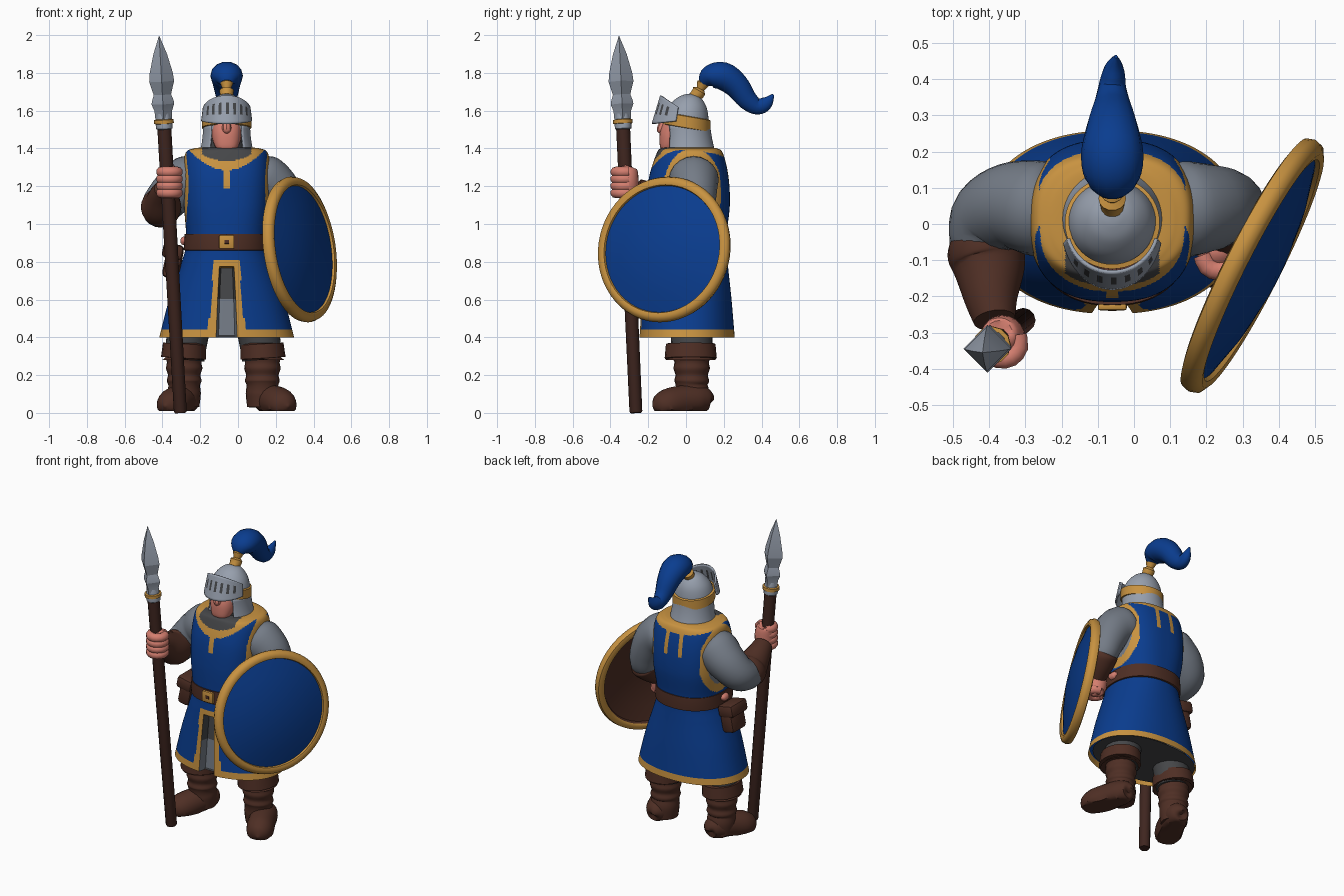
import bpy, bmesh, math
from mathutils import Vector, Matrix

if "Cube" in bpy.data.objects:
    bpy.data.objects.remove(bpy.data.objects["Cube"])

CX = -0.06  # body centre line


def mat(name, r, g, b):
    m = bpy.data.materials.new(name)
    m.diffuse_color = (r, g, b, 1)
    m.use_nodes = True
    m.node_tree.nodes["Principled BSDF"].inputs["Base Color"].default_value = m.diffuse_color
    return m


BLUE = mat("blue_cloth", 0.003, 0.046, 0.275)
GOLD = mat("gold_trim", 0.58, 0.29, 0.052)
STEEL = mat("steel", 0.31, 0.35, 0.42)
MAIL = mat("mail_grey", 0.175, 0.20, 0.24)
DARK = mat("dark_grey", 0.06, 0.062, 0.066)
BROWN = mat("brown_leather", 0.078, 0.028, 0.018)
WOOD = mat("dark_wood", 0.05, 0.019, 0.014)
SKIN = mat("skin", 0.66, 0.21, 0.16)


def finish(name, bm, mats, angle=40):
    bmesh.ops.remove_doubles(bm, verts=bm.verts, dist=1e-5)
    bmesh.ops.recalc_face_normals(bm, faces=bm.faces)
    me = bpy.data.meshes.new(name)
    bm.to_mesh(me)
    bm.free()
    for m in mats:
        me.materials.append(m)
    me.polygons.foreach_set("use_smooth", [True] * len(me.polygons))
    me.set_sharp_from_angle(angle=math.radians(angle))
    ob = bpy.data.objects.new(name, me)
    bpy.context.collection.objects.link(ob)
    return ob


def grid(name, f, nu, nv, mats, pick=None, wrap=True, cap=True, angle=40):
    """Surface f(u, v) with a material rule pick(centre, column, row)."""
    bm = bmesh.new()
    cols = nu if wrap else nu + 1
    vs = [[bm.verts.new(f(i / nu, j / nv)) for i in range(cols)] for j in range(nv + 1)]
    for j in range(nv):
        for i in range(nu):
            k = (i + 1) % cols
            fc = bm.faces.new((vs[j][i], vs[j][k], vs[j + 1][k], vs[j + 1][i]))
            if pick:
                fc.material_index = pick(fc.calc_center_median(), i, j)
    if wrap and cap:
        for row in (vs[0], vs[-1]):
            if (row[0].co - row[nu // 2].co).length > 1e-4:
                bm.faces.new(row)
    return finish(name, bm, mats, angle)


def spline(pts, t):
    n = len(pts) - 1
    i = min(int(t * n), n - 1)
    w = t * n - i
    a, b, c, d = pts[max(i - 1, 0)], pts[i], pts[i + 1], pts[min(i + 2, n)]
    return [q + 0.5 * w * (r - p + w * (2 * p - 5 * q + 4 * r - s + w * (3 * (q - r) + s - p)))
            for p, q, r, s in zip(a, b, c, d)]


def linear(pts, t):
    n = len(pts) - 1
    i = min(int(t * n), n - 1)
    w = t * n - i
    return [p + (q - p) * w for p, q in zip(pts[i], pts[i + 1])]


def tube(name, pts, m, ref, segs=20, steps=5, smooth=True, wide=(1, 1), floor=None, angle=40):
    """Round sweep along (x, y, z, radius) points."""
    path = spline if smooth else linear
    n = (len(pts) - 1) * (steps if smooth else 1)

    def f(u, v):
        x, y, z, r = path(pts, v)
        t = Vector(path(pts, min(v + .01, 1))[:3]) - Vector(path(pts, max(v - .01, 0))[:3])
        t.normalize()
        a = Vector(ref) - Vector(ref).dot(t) * t
        a.normalize()
        b = t.cross(a)
        th = u * 2 * math.pi
        w = wide[0] + (wide[1] - wide[0]) * v
        p = Vector((x, y, z)) + max(r, 0) * (a * w * math.cos(th) + b * math.sin(th))
        if floor is not None:
            p.z = max(p.z, floor)
        return p
    return grid(name, f, segs, n, [m], angle=angle)


def ring_loft(rings, path=spline):
    """rings of (z, rx, ry, cy, exponent); u = 0 faces the front."""
    def f(u, v):
        z, rx, ry, cy, e = path(rings, v)
        s, c = math.sin(u * 2 * math.pi), -math.cos(u * 2 * math.pi)
        return Vector((CX + rx * math.copysign(abs(s) ** (2 / e), s),
                       cy + ry * math.copysign(abs(c) ** (2 / e), c), z))
    return f


def box(name, loc, size, m, bevel=0.015, rot=(0, 0, 0)):
    bm = bmesh.new()
    bmesh.ops.create_cube(bm, size=1, matrix=Matrix.Diagonal((*size, 1)))
    bmesh.ops.bevel(bm, geom=bm.edges[:], offset=bevel, segments=2, affect='EDGES', profile=.5)
    ob = finish(name, bm, [m])
    ob.location, ob.rotation_euler = loc, rot


# tunic: body and flared skirt in one loft, trims by rule
tunic = [(1.405, .10, .10, .01, 2.2), (1.40, .175, .15, .015, 2.3), (1.37, .22, .177, .02, 2.5),
         (1.25, .23, .21, .015, 2.6), (1.10, .226, .222, .01, 2.6), (.95, .215, .215, 0, 2.4),
         (.87, .218, .215, 0, 2.2), (.78, .245, .222, 0, 2.2), (.60, .305, .238, .003, 2.2),
         (.40, .357, .253, .005, 2.2)]
base = ring_loft(tunic)


def skirt_ratio(p):
    return abs(p.x - CX) / (.245 + (.78 - p.z) * .295)


def tunic_pt(u, v):
    p = base(u, v)
    if p.z < .77 and p.y < 0 and skirt_ratio(p) < .15:  # front slit
        p.y += .05
    return p


def tunic_colour(c, i, j):
    dx, z, front = abs(c.x - CX), c.z, c.y < 0
    if z < .44 and not (front and skirt_ratio(c) < .15):
        return 1
    if z < .81 and front and skirt_ratio(c) < .28:
        if z < .77 and skirt_ratio(c) < .15:
            return 3 if z < .6 else 2
        return 1
    if z > 1.1:
        if front and z > 1.332 + 2.25 * dx * dx and dx < .13 and c.y < -.06:
            return 2
        if dx < .2 and z > (1.285 + 2.7 * dx * dx if front else 1.352 + .7 * dx * dx):
            return 1
        if front and dx < .014 and z > 1.19 or not front and .038 < dx < .062 and z > 1.21:
            return 1
    d = math.hypot((c.y - .035) / .155, (z - 1.18) / .22)  # arm openings
    if dx > .17 and d < 1:
        return 3 if d < .74 else 1
    return 0


grid("tunic", tunic_pt, 192, 160, [BLUE, GOLD, DARK, MAIL], tunic_colour, cap=False)
grid("skirt_lining", ring_loft([(.405, .345, .225, .02, 2.2), (.47, .2, .14, .02, 2.2),
                                (.6, .05, .05, .02, 2.2)], linear), 48, 2, [DARK])

# belt, buckle and pouch
grid("belt", ring_loft([(.945, .20, .20, 0, 2.3), (.948, .222, .223, 0, 2.3), (.905, .225, .226, 0, 2.3),
                        (.862, .228, .225, 0, 2.2), (.855, .20, .20, 0, 2.2)], linear), 64, 4, [BROWN], cap=False)
box("buckle", (CX, -.228, .905), (.08, .02, .072), GOLD, .006)
box("buckle_centre", (CX, -.238, .905), (.024, .005, .02), BROWN, .002)
box("pouch", (-.345, .0, .795), (.09, .15, .17), BROWN, .025, (0, .2, 0))
box("pouch_flap", (-.345, .0, .855), (.11, .17, .08), BROWN, .02, (0, .2, 0))

# legs and boots, mirrored about the centre line
for s, side in ((-1, "right"), (1, "left")):
    def P(off, y, z, r, shift=-.018):
        return (CX + shift + s * off, y, z, r)

    def F(off, y, z, r):
        return P(off + .006, y, z, r, 0)
    tube(side + "_leg", [P(.20, .03, .28, .10), P(.19, .03, .40, .11), P(.14, .02, .58, .10)], DARK, (1, 0, 0))
    tube(side + "_boot_shaft", [P(.207, .035, .03, .08), P(.207, .035, .10, .088), P(.207, .03, .145, .084),
                                P(.207, .03, .17, .092), P(.207, .03, .20, .086), P(.207, .03, .235, .096),
                                P(.207, .03, .27, .092), P(.207, .03, .32, .105)], BROWN, (1, 0, 0))
    tube(side + "_boot_cuff", [P(.21, .025, .30, .09), P(.21, .025, .28, .112), P(.21, .025, .29, .12),
                               P(.205, .025, .365, .114), P(.205, .025, .37, .10)],
         BROWN, (0, 1, 0), smooth=False, wide=(1.15, 1.15))
    tube(side + "_boot_foot", [F(.20, .135, .06, .0), F(.20, .125, .065, .05), F(.21, .07, .07, .076),
                               F(.245, -.02, .062, .083), F(.285, -.10, .045, .082), F(.31, -.15, .04, .056),
                               F(.322, -.178, .035, .0)], BROWN, (0, 0, 1), floor=.01)
    # small rounded bit at each hip
    x = CX + s * .222
    tube(side + "_hip_bit", [(x, -.035, .905, 0), (x, -.02, .91, .022), (x, .02, .91, .022), (x, .035, .905, 0)],
         SKIN, (0, 0, 1), segs=10)

# sleeves, forearms
tube("right_sleeve", [(-.20, .04, 1.26, .06), (-.245, .04, 1.245, .128), (-.33, .05, 1.18, .122),
                      (-.395, .02, 1.11, .11), (-.41, -.05, 1.08, .10), (-.41, -.08, 1.085, .09)], MAIL, (0, 0, 1))
tube("right_bracer", [(-.41, -.06, 1.08, .085), (-.41, -.07, 1.085, .106), (-.40, -.12, 1.10, .10),
                      (-.395, -.20, 1.15, .076), (-.385, -.265, 1.185, .058)], BROWN, (0, 0, 1))
tube("left_sleeve", [(.08, .04, 1.26, .06), (.125, .04, 1.245, .128), (.20, .045, 1.19, .122),
                     (.25, .05, 1.10, .104), (.275, .04, 1.01, .09), (.275, .02, .98, .07)], MAIL, (0, 1, 0))
tube("left_bracer", [(.278, .06, 1.02, .05), (.278, .045, 1.0, .088), (.268, .01, .955, .08),
                     (.25, -.05, .89, .055)], BROWN, (1, 0, 0))


# fists: a palm and four curled fingers
def fist(side, x, y, z, sx, turn, h):
    tube(side + "_palm", [(x + sx * .01, y + .03, z - h, .0), (x + sx * .01, y + .025, z - h * .9, .045),
                          (x, y + .015, z, .062), (x + sx * .01, y + .025, z + h * .9, .045),
                          (x + sx * .01, y + .03, z + h, .0)], SKIN, (1, 0, 0))
    for k in range(4):
        zz = z + (k - 1.5) * .037
        arc = [(x + .045 * math.cos(a), y + .045 * math.sin(a), zz, .028)
               for a in [turn + i * math.pi / 4 for i in range(7)]]
        tube("%s_finger_%d" % (side, k + 1), arc, SKIN, (0, 0, 1), segs=10, steps=2)


fist("right", -.362, -.328, 1.22, -1, math.radians(120), .085)
fist("left", .235, -.085, .86, 1, math.radians(180), .07)


# spear: shaft, gold ring, four-sided head
def spear(z, r):
    return (-.305 - .0565 * z, -.265 - .045 * z, z, r)


tube("spear_shaft", [spear(0, .03), spear(.01, .034), spear(1.53, .037)], WOOD, (1, 0, 0), segs=12, smooth=False)
tube("spear_ferrule", [spear(1.50, .036), spear(1.505, .043), spear(1.535, .045), spear(1.60, .03)],
     STEEL, (1, 0, 0), segs=12, smooth=False)
tube("spear_ring", [spear(1.53, .04), spear(1.532, .052), spear(1.552, .052), spear(1.555, .04)],
     GOLD, (1, 0, 0), segs=12, smooth=False)
tube("spear_head", [spear(1.55, .044), spear(1.60, .047), spear(1.635, .06), spear(1.65, .058),
                    spear(1.685, .046), spear(1.755, .066), spear(1.80, .061), spear(1.90, .036),
                    spear(1.998, 0)], STEEL, (1, 0, 0), segs=4, smooth=False, angle=15)

# shield: lathe about its tilted normal
rot = Vector((.88, -.445, .13)).normalized().to_track_quat('Z', 'Y').to_matrix()
prof = [(0, .072), (.12, .065), (.24, .045), (.338, .018), (.342, .030), (.36, .034), (.382, .022),
        (.389, 0), (.382, -.022), (.36, -.028), (.342, -.022), (.335, -.005), (.24, .02), (.12, .04), (0, .045)]


def shield_pt(u, v):
    r, h = prof[round(v * (len(prof) - 1))]
    a = u * 2 * math.pi
    return Vector((.326, -.115, .865)) + rot @ Vector((r * math.cos(a), r * math.sin(a), h))


grid("shield", shield_pt, 64, len(prof) - 1, [BLUE, GOLD, BROWN],
     lambda c, i, j: 0 if j < 3 else 1 if j < 10 else 2, angle=50)

# face and nose
grid("face", ring_loft([(1.393, .03, .02, -.09, 2.3), (1.40, .055, .045, -.09, 2.5), (1.45, .076, .08, -.06, 2.4),
                        (1.50, .08, .085, -.05, 2.3), (1.56, .078, .07, -.04, 2.2)]), 32, 16, [SKIN])
tube("nose", [(CX, -.11, 1.56, .014), (CX, -.13, 1.50, .025), (CX, -.125, 1.475, .0)], SKIN, (1, 0, 0), segs=8)
tube("neck", [(CX, 0, 1.34, .10), (CX, 0, 1.46, .09)], DARK, (1, 0, 0))

# helmet: dome, gold band, open neck guard, slotted visor
grid("helmet_dome", ring_loft([(1.50, .121, .116, .003, 2), (1.56, .122, .116, .003, 2), (1.62, .104, .10, .008, 2),
                               (1.665, .068, .066, .015, 2), (1.685, .03, .03, .02, 2), (1.69, 0, 0, .02, 2)]),
     40, 25, [STEEL])


def band_pt(u, v):
    rx, dz = [(.118, -.034), (.131, -.03), (.131, .03), (.118, .034)][round(v * 3)]
    a = u * 2 * math.pi
    y = .003 - (rx - .004) * math.cos(a)
    return Vector((CX + rx * math.sin(a), y, 1.54 + dz - .17 * y))


grid("helmet_band", band_pt, 48, 3, [GOLD], cap=False)


def guard_pt(u, v):
    a = math.radians(41 + u * 278)
    w = .119 + .018 * v * v
    return Vector((CX + w * math.sin(a), .005 + .01 * v - (w - .001) * math.cos(a), 1.53 - .15 * v))


def visor_pt(u, v):
    a = math.radians(-74 + 148 * u)
    low, top = 1.55 - .02 * math.cos(a), 1.595 + .085 * math.cos(a)
    return Vector((CX + (.136 - .01 * v) * math.sin(a), -.005 - (.172 - .045 * v) * math.cos(a),
                   low + (top - low) * v))


for ob in (grid("neck_guard", guard_pt, 48, 6, [STEEL], wrap=False),
           grid("visor", visor_pt, 45, 12, [STEEL, DARK],
                lambda c, i, j: 1 if 4 <= j < 9 and i % 5 in (2, 3) and 4 < i < 41 else 0, wrap=False)):
    mod = ob.modifiers.new("thickness", 'SOLIDIFY')
    mod.thickness, mod.offset = .01, 0

# plume and its holder
tube("plume_holder", [(CX, .04, 1.67, .03), (CX, .062, 1.69, .036), (CX, .07, 1.705, .038), (CX, .077, 1.715, .022),
                      (CX, .09, 1.745, .034), (CX, .095, 1.755, .02)], GOLD, (1, 0, 0), segs=14, smooth=False)
tube("plume", [(CX, .085, 1.745, .025), (CX, .125, 1.778, .062), (CX, .195, 1.783, .076), (CX, .265, 1.735, .069),
               (CX, .325, 1.657, .055), (CX, .378, 1.622, .044), (CX + .005, .425, 1.64, .036),
               (CX + .01, .462, 1.685, .006)], BLUE, (1, 0, 0), segs=14, steps=4, wide=(1.3, .7))
